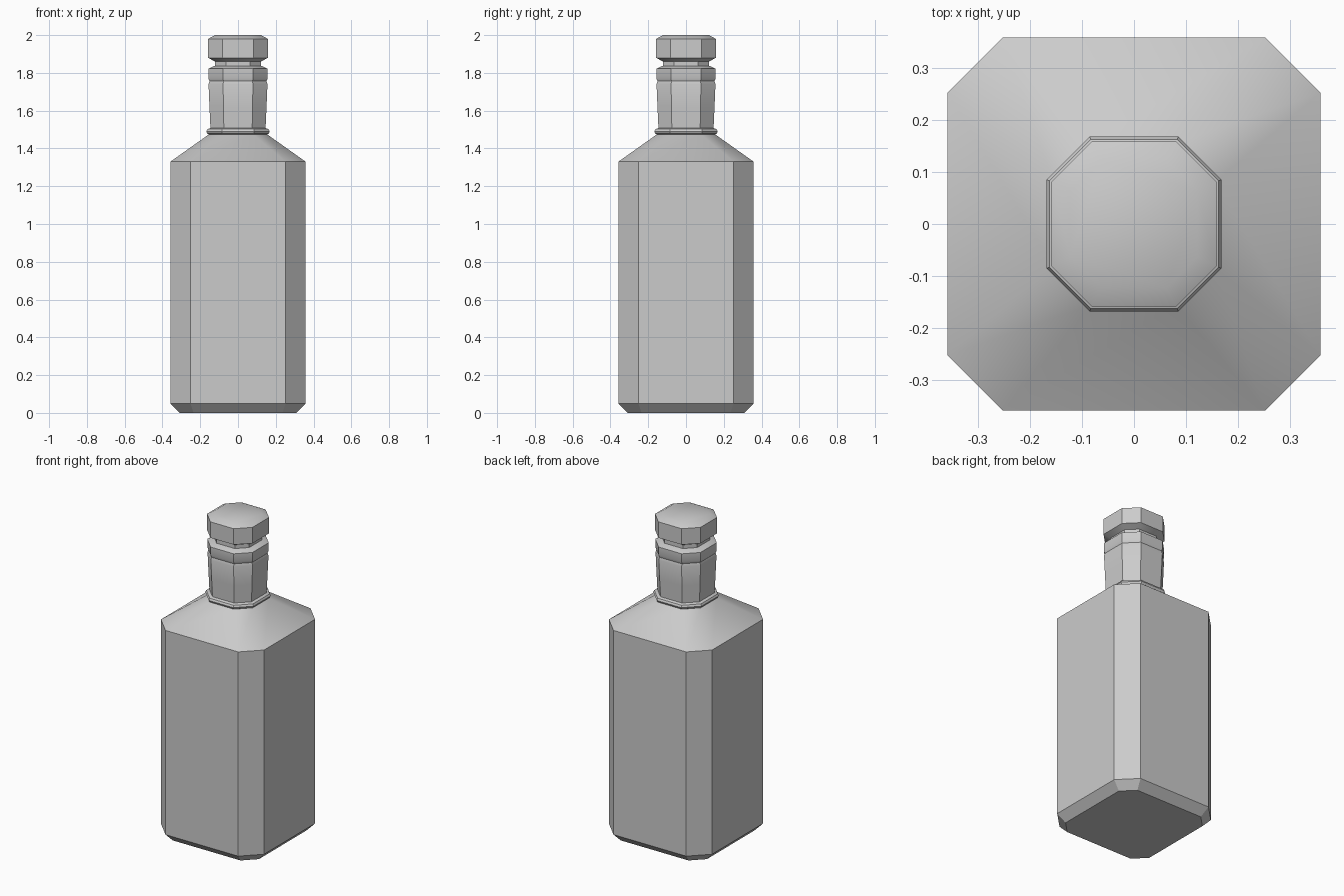
import bpy, bmesh, math

if "Cube" in bpy.data.objects:
    bpy.data.objects.remove(bpy.data.objects["Cube"])


def loft(name, rings):
    """Stack eight-sided rings (half width, half flat side, height) into a closed solid."""
    bm = bmesh.new()
    loops = []
    for a, b, z in rings:
        pts = [(a, -b), (a, b), (b, a), (-b, a), (-a, b), (-a, -b), (-b, -a), (b, -a)]
        loops.append([bm.verts.new((x, y, z)) for x, y in pts])
    for lo, hi in zip(loops, loops[1:]):
        for i in range(8):
            j = (i + 1) % 8
            bm.faces.new((lo[i], lo[j], hi[j], hi[i]))
    bm.faces.new(loops[0][::-1])
    bm.faces.new(loops[-1])
    bmesh.ops.recalc_face_normals(bm, faces=bm.faces)
    mesh = bpy.data.meshes.new(name)
    bm.to_mesh(mesh)
    bm.free()
    obj = bpy.data.objects.new(name, mesh)
    bpy.context.collection.objects.link(obj)
    bpy.ops.object.select_all(action='DESELECT')
    obj.select_set(True)
    bpy.context.view_layer.objects.active = obj
    bpy.ops.object.shade_smooth_by_angle(angle=math.radians(30))
    return obj


# Bottle: chamfered base, square body, sloping shoulder, collar, neck and lip
loft("bottle", [
    (0.31, 0.235, 0.0),
    (0.358, 0.252, 0.05),
    (0.358, 0.252, 1.33),
    (0.155, 0.08, 1.474),
    (0.162, 0.083, 1.478),
    (0.168, 0.085, 1.490),
    (0.162, 0.083, 1.502),
    (0.146, 0.075, 1.508),
    (0.151, 0.077, 1.62),
    (0.156, 0.079, 1.74),
    (0.151, 0.077, 1.756),
    (0.157, 0.08, 1.772),
    (0.157, 0.08, 1.822),
    (0.125, 0.065, 1.837),
])

# Stopper: stem seated in the lip and a bevelled cap
loft("stopper", [
    (0.122, 0.063, 1.82),
    (0.122, 0.063, 1.86),
    (0.158, 0.081, 1.88),
    (0.158, 0.081, 1.98),
    (0.122, 0.063, 2.0),
])
